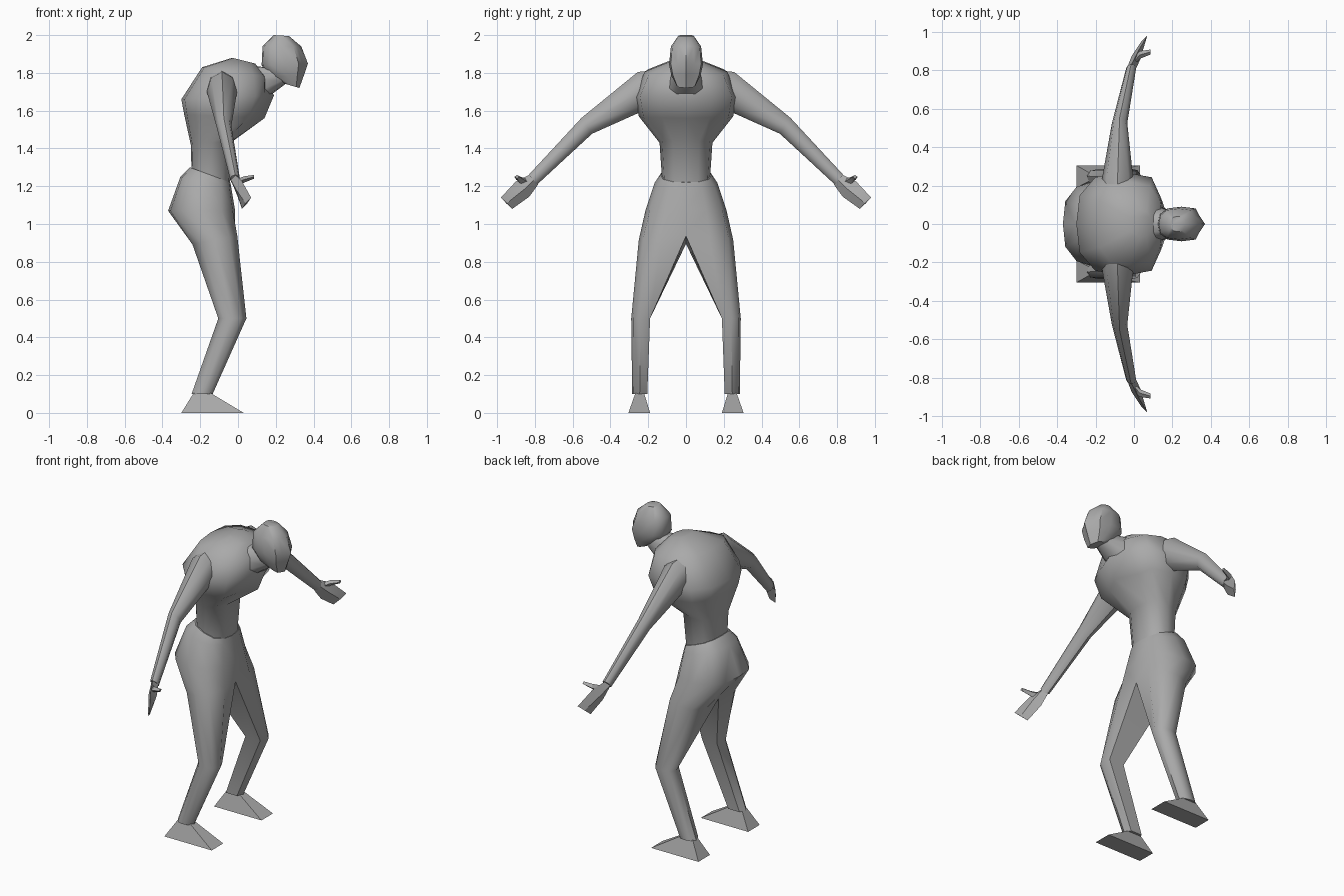
import bpy, bmesh, math
from mathutils import Vector

cube = bpy.data.objects.get("Cube")
if cube:
    bpy.data.objects.remove(cube)

grey = bpy.data.materials.new("plain_grey")
grey.use_nodes = True
COLOUR = (0.4, 0.4, 0.4, 1)
grey.diffuse_color = COLOUR
grey.node_tree.nodes["Principled BSDF"].inputs["Base Color"].default_value = COLOUR


def loft(name, rings, mirror=False, angle=50):
    """Skin a list of point rings; mirrored parts are welded along the middle."""
    bm = bmesh.new()
    loops = [[bm.verts.new(p) for p in ring] for ring in rings]
    n = len(loops[0])
    for a, b in zip(loops, loops[1:]):
        for i in range(n):
            j = (i + 1) % n
            bm.faces.new((a[i], a[j], b[j], b[i]))
    bm.faces.new(loops[0][::-1])
    bm.faces.new(loops[-1])
    if mirror:
        middle = [f for f in bm.faces if all(abs(v.co.y) < 1e-4 for v in f.verts)]
        bmesh.ops.delete(bm, geom=middle, context='FACES')
        bmesh.ops.mirror(bm, geom=bm.verts[:] + bm.edges[:] + bm.faces[:],
                         axis='Y', merge_dist=0.0005)
        bmesh.ops.remove_doubles(bm, verts=bm.verts[:], dist=0.0005)
    bmesh.ops.recalc_face_normals(bm, faces=bm.faces[:])
    mesh = bpy.data.meshes.new(name)
    bm.to_mesh(mesh)
    bm.free()
    mesh.materials.append(grey)
    obj = bpy.data.objects.new(name, mesh)
    bpy.context.collection.objects.link(obj)
    bpy.ops.object.select_all(action='DESELECT')
    obj.select_set(True)
    bpy.context.view_layer.objects.active = obj
    bpy.ops.object.shade_smooth_by_angle(angle=math.radians(angle))
    return obj


def section(back, front, y_in, y_out, square=1.0, nose=0.93):
    """Side section from a back (x, z) to a front (x, z); square=1 keeps the inner side flat."""
    k = 0.65 + 0.35 * square
    shape = [(-k, 0), (-0.93, 0.55), (-0.6, 0.9), (0, 1), (0.6, 0.9), (nose, 0.5), (k, 0), (0, 0)]
    ring = []
    for u, v in shape:
        t = (u + 1) / 2
        ring.append((back[0] + (front[0] - back[0]) * t,
                     y_in + (y_out - y_in) * v,
                     back[1] + (front[1] - back[1]) * t))
    return ring


def oval(centre, half_a, half_b, sides=8):
    """Closed ring from a centre and two half axes."""
    c, a, b = Vector(centre), Vector(half_a), Vector(half_b)
    return [c + a * math.cos(math.tau * i / sides) + b * math.sin(math.tau * i / sides)
            for i in range(sides)]


def rectangle(x0, x1, y0, y1, z):
    return [(x0, y0, z), (x1, y0, z), (x1, y1, z), (x0, y1, z)]


# Torso, stooping forward
loft("torso", [
    section((-0.245, 1.24), (-0.045, 1.18), 0, 0.125),
    section((-0.25, 1.42), (-0.025, 1.44), 0, 0.14),
    section((-0.285, 1.58), (0.14, 1.56), 0, 0.25, nose=0.7),
    section((-0.30, 1.66), (0.19, 1.68), 0, 0.27, nose=0.8),
    section((-0.19, 1.83), (0.15, 1.78), 0, 0.22),
    section((-0.03, 1.88), (0.09, 1.85), 0, 0.07),
], mirror=True)

# Neck and head
loft("neck", [
    section((0.0, 1.85), (0.17, 1.68), 0, 0.10),
    section((0.14, 1.83), (0.25, 1.74), 0, 0.065),
    section((0.18, 1.87), (0.29, 1.78), 0, 0.06),
], mirror=True)
loft("head", [
    section((0.19, 2.0), (0.27, 1.995), 0, 0.04),
    section((0.13, 1.94), (0.335, 1.94), 0, 0.08, nose=0.8),
    section((0.125, 1.84), (0.37, 1.85), 0, 0.09, nose=0.75),
    section((0.17, 1.78), (0.35, 1.79), 0, 0.077, nose=0.75),
    section((0.24, 1.745), (0.325, 1.72), 0, 0.05, nose=0.8),
], mirror=True)

# Hips and both legs in one skin
loft("trousers", [
    section((-0.255, 1.30), (-0.04, 1.22), 0, 0.135),
    section((-0.305, 1.25), (-0.035, 1.19), 0, 0.165),
    section((-0.37, 1.07), (-0.015, 1.07), 0, 0.215),
    section((-0.25, 0.89), (0.005, 0.94), 0, 0.25, square=0.5),
    section((-0.11, 0.50), (0.05, 0.50), 0.19, 0.29, square=0),
    section((-0.25, 0.10), (-0.13, 0.10), 0.205, 0.285, square=0),
], mirror=True)

# Arms, hands, thumbs and feet on each side
for side, s in (("left", 1), ("right", -1)):
    def both(rings):
        return [[(p[0], s * p[1], p[2]) for p in ring] for ring in rings]

    loft(side + "_arm", both([
        oval((-0.09, 0.10, 1.73), (0.08, 0, 0), (0, 0, 0.09)),
        oval((-0.085, 0.245, 1.70), (0.08, 0, 0), (0, 0.01, 0.105)),
        oval((-0.075, 0.525, 1.52), (0.04, 0, 0), (0, 0.028, 0.042)),
        oval((-0.015, 0.81, 1.235), (0.026, 0, 0), (0, 0.022, 0.026)),
    ]))
    loft(side + "_hand", both([
        oval((-0.015, 0.805, 1.235), (0.024, 0, 0), (0, 0.022, 0.026), 4),
        oval((0.01, 0.865, 1.185), (0.022, -0.01, 0), (0.012, 0.036, 0.04), 4),
        oval((0.045, 0.95, 1.11), (0.005, -0.002, 0), (0.024, 0.03, 0.03), 4),
    ]), angle=30)
    loft(side + "_thumb", both([
        oval((-0.005, 0.84, 1.215), (0, 0.025, 0), (0, 0, 0.022), 4),
        oval((0.03, 0.88, 1.235), (0, 0.02, 0), (0, 0, 0.017), 4),
        oval((0.085, 0.895, 1.25), (0, 0.013, 0), (0, 0, 0.01), 4),
    ]), angle=30)
    loft(side + "_foot", both([
        rectangle(-0.30, 0.03, 0.19, 0.305, 0),
        rectangle(-0.235, -0.145, 0.222, 0.268, 0.105),
    ]), angle=30)
